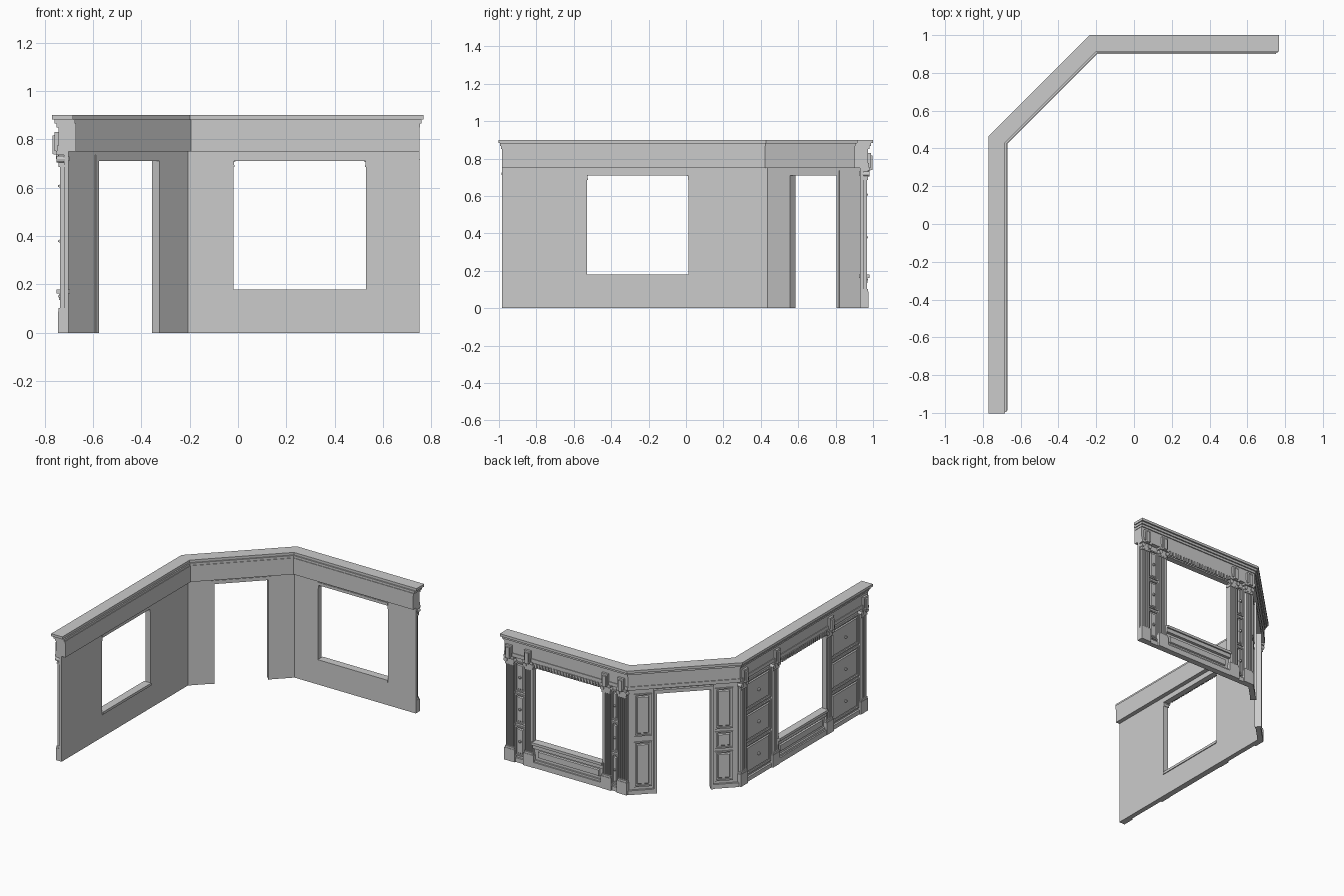
import bpy, bmesh, math
from mathutils import Vector

if "Cube" in bpy.data.objects:
    bpy.data.objects.remove(bpy.data.objects["Cube"])

# Three wall runs: origin on the inner face, direction along the run, outward normal, start, end
S = math.sqrt(0.5)
LEFT = (Vector((-0.70, 0)), Vector((0, 1)), Vector((-1, 0)), -0.985, 0.436)
DIAG = (Vector((-0.70, 0.436)), Vector((S, S)), Vector((-S, S)), 0.0, 0.699)
BACK = (Vector((0, 0.93)), Vector((1, 0)), Vector((0, 1)), -0.206, 0.75)
MITRE = math.tan(math.radians(22.5))


def place(run, u, o, z):
    p = run[0] + run[1] * u + run[2] * o
    return (p.x, p.y, z)


def loft(bm, a, b):
    """Closed solid between two matching loops."""
    va, vb = [bm.verts.new(p) for p in a], [bm.verts.new(p) for p in b]
    n = len(va)
    bm.faces.new(va)
    bm.faces.new(vb[::-1])
    for i in range(n):
        bm.faces.new((va[i], vb[i], vb[(i + 1) % n], va[(i + 1) % n]))


def column(bm, run, pts, z0, z1):
    loft(bm, [place(run, u, o, z0) for u, o in pts], [place(run, u, o, z1) for u, o in pts])


def block(bm, run, u0, u1, o0, o1, z0, z1, t=0.0):
    """Box on a wall; t tapers its outer face."""
    def ring(o, k):
        return [place(run, u, o, z) for u, z in
                ((u0 + k, z0 + k), (u1 - k, z0 + k), (u1 - k, z1 - k), (u0 + k, z1 - k))]
    loft(bm, ring(o0, 0), ring(o1, t))


def strip(bm, run, u0, u1, o0, o1, z0, z1):
    """Box whose ends are mitred where they meet a corner between runs."""
    m0 = MITRE if run is not LEFT and u0 == run[3] else 0
    m1 = MITRE if run is not BACK and u1 == run[4] else 0
    column(bm, run, [(u0 - m0 * o0, o0), (u1 + m1 * o0, o0),
                     (u1 + m1 * o1, o1), (u0 - m0 * o1, o1)], z0, z1)


def disc(bm, run, u, z, r, o0, o1, n=12):
    def ring(o):
        return [place(run, u + r * math.cos(i * math.tau / n), o, z + r * math.sin(i * math.tau / n))
                for i in range(n)]
    loft(bm, ring(o0), ring(o1))


def finish(bm, name):
    bmesh.ops.recalc_face_normals(bm, faces=bm.faces)
    me = bpy.data.meshes.new(name)
    bm.to_mesh(me)
    bm.free()
    ob = bpy.data.objects.new(name, me)
    bpy.context.collection.objects.link(ob)
    return ob


def wall(name, run, a, b, z0, z1):
    bm = bmesh.new()
    t = 0.02
    strip(bm, run, run[3], a, 0, t, 0, 0.75)
    strip(bm, run, b, run[4], 0, t, 0, 0.75)
    strip(bm, run, a, b, 0, t, z1, 0.75)
    if z0 > 0:
        strip(bm, run, a, b, 0, t, 0, z0)
    finish(bm, name)


def framed_panel(bm, run, u0, u1, z0, z1, knob):
    r, o0, o1 = 0.009, 0.018, 0.029
    for a, b, c, d in ((u0, u1, z0, z0 + r), (u0, u1, z1 - r, z1),
                       (u0, u0 + r, z0 + r, z1 - r), (u1 - r, u1, z0 + r, z1 - r)):
        block(bm, run, a, b, o0, o1, c, d)
    block(bm, run, u0 + 0.016, u1 - 0.016, o0, 0.027, z0 + 0.016, z1 - 0.016, 0.007)
    if knob:
        u, z = (u0 + u1) / 2, (z0 + z1) / 2
        disc(bm, run, u, z, 0.009, 0.025, 0.034, 8)
        block(bm, run, u - 0.008, u + 0.008, 0.033, 0.044, z - 0.008, z + 0.008, 0.005)


def pilaster(bm, run, c):
    # stepped plinth
    block(bm, run, c - 0.04, c + 0.04, 0, 0.045, 0, 0.088)
    block(bm, run, c - 0.036, c + 0.036, 0, 0.042, 0.088, 0.102)
    # fluted shaft
    w, flutes = 0.031, 4
    step = 2 * w / flutes
    pts = [(c - w, 0), (c - w, 0.037)]
    for i in range(flutes):
        x = c - w + i * step
        pts += [(x + 0.2 * step, 0.037), (x + 0.35 * step, 0.029),
                (x + 0.65 * step, 0.029), (x + 0.8 * step, 0.037)]
    pts += [(c + w, 0.037), (c + w, 0)]
    column(bm, run, pts, 0.102, 0.69)
    # capital with scrolls
    block(bm, run, c - 0.035, c + 0.035, 0, 0.042, 0.685, 0.695)
    block(bm, run, c - 0.033, c + 0.033, 0, 0.043, 0.695, 0.735)
    block(bm, run, c - 0.04, c + 0.04, 0, 0.052, 0.735, 0.752)
    for s in (-1, 1):
        disc(bm, run, c + s * 0.028, 0.718, 0.014, 0.015, 0.05)
    # bracket tab over the frieze
    block(bm, run, c - 0.024, c + 0.024, 0.04, 0.058, 0.752, 0.83)
    block(bm, run, c - 0.017, c + 0.017, 0.04, 0.067, 0.735, 0.82, 0.004)


def window(bm, run, a, b):
    # casing and sill
    block(bm, run, a - 0.016, a, 0.002, 0.036, 0.18, 0.72)
    block(bm, run, b, b + 0.016, 0.002, 0.036, 0.18, 0.72)
    block(bm, run, a, b, -0.004, 0.036, 0.71, 0.73)
    block(bm, run, a, b, 0, 0.045, 0.73, 0.752)
    block(bm, run, a, b, -0.006, 0.05, 0.162, 0.18)
    # apron mouldings below the sill
    block(bm, run, a, b, 0.01, 0.040, 0.135, 0.162)
    block(bm, run, a + 0.03, b - 0.03, 0.01, 0.030, 0.065, 0.122, 0.008)
    block(bm, run, a, b, 0.01, 0.032, 0.038, 0.052)
    block(bm, run, a, b, 0.01, 0.042, 0, 0.038)
    # dentils under the frieze
    n = 22
    for i in range(n):
        u = a + 0.02 + (b - a - 0.04) * (i + 0.5) / n
        block(bm, run, u - 0.007, u + 0.007, 0.03, 0.052, 0.718, 0.748)


# Window walls: opening, pilaster centres
for label, run, a, b, centres in (("left", LEFT, -0.53, 0.015, (-0.945, -0.56, 0.045, 0.405)),
                                  ("back", BACK, -0.02, 0.53, (-0.175, -0.05, 0.56, 0.71))):
    wall(label + "_wall", run, a, b, 0.17, 0.715)
    bm = bmesh.new()
    window(bm, run, a, b)
    finish(bm, label + "_window_frame")
    bm = bmesh.new()
    for c in centres:
        pilaster(bm, run, c)
    finish(bm, label + "_pilasters")
    bm = bmesh.new()
    for c0, c1 in (centres[:2], centres[2:]):
        u0, u1 = c0 + 0.034, c1 - 0.034
        block(bm, run, u0, u1, 0.01, 0.034, 0, 0.03)
        for i in range(3):
            z = 0.045 + i * 0.228
            framed_panel(bm, run, u0, u1, z, z + 0.212, True)
    finish(bm, label + "_panels")

# Doorway on the diagonal
D0, D1 = 0.172, 0.527
wall("door_wall", DIAG, D0, D1, 0, 0.715)
bm = bmesh.new()
for a, b in ((D0 - 0.018, D0), (D1, D1 + 0.018)):
    block(bm, DIAG, a, b, -0.004, 0.04, 0, 0.735)
block(bm, DIAG, D0, D1, -0.004, 0.04, 0.71, 0.735)
finish(bm, "door_frame")
bm = bmesh.new()
for z0, z1 in ((0.05, 0.26), (0.28, 0.40), (0.42, 0.71)):
    framed_panel(bm, DIAG, 0.025, 0.143, z0, z1, False)
for z0, z1 in ((0.05, 0.37), (0.41, 0.71)):
    framed_panel(bm, DIAG, 0.556, 0.674, z0, z1, False)
for u0, u1 in ((0, D0 - 0.018), (D1 + 0.018, 0.699)):
    strip(bm, DIAG, u0, u1, 0.01, 0.035, 0, 0.03)
finish(bm, "door_panels")

# Frieze and stepped cornice around all three runs
for name, o0, o1, z0, z1, ext in (("frieze_lower_band", -0.030, 0.048, 0.75, 0.775, 0.0),
                                  ("frieze", -0.030, 0.043, 0.775, 0.85, 0.0),
                                  ("frieze_upper_band", -0.030, 0.050, 0.85, 0.866, 0.003),
                                  ("cornice_step", -0.026, 0.059, 0.866, 0.882, 0.009),
                                  ("cornice_cap", -0.017, 0.070, 0.882, 0.90, 0.017)):
    bm = bmesh.new()
    strip(bm, LEFT, LEFT[3] - ext, LEFT[4], o0, o1, z0, z1)
    strip(bm, DIAG, DIAG[3], DIAG[4], o0, o1, z0, z1)
    strip(bm, BACK, BACK[3], BACK[4] + ext, o0, o1, z0, z1)
    bmesh.ops.remove_doubles(bm, verts=bm.verts, dist=0.0001)
    finish(bm, name)
